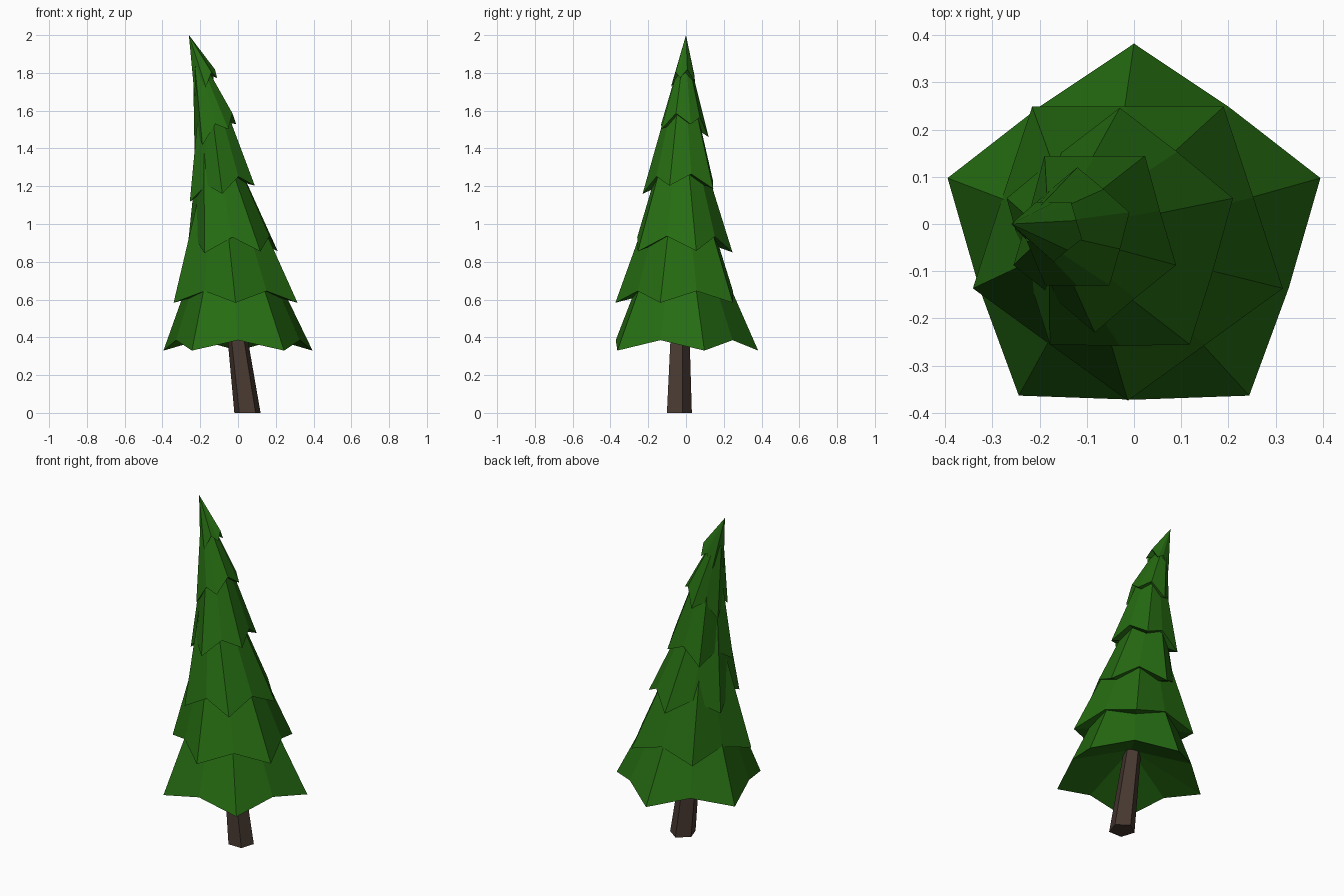
import bpy, bmesh, math
from mathutils import Vector

cube = bpy.data.objects.get("Cube")
if cube:
    bpy.data.objects.remove(cube)


def make_material(name, color):
    mat = bpy.data.materials.new(name)
    mat.use_nodes = True
    mat.diffuse_color = color
    mat.node_tree.nodes["Principled BSDF"].inputs["Base Color"].default_value = color
    return mat


green = make_material("needle_green", (0.019, 0.15, 0.006, 1))
brown = make_material("bark_brown", (0.065, 0.041, 0.031, 1))


def add_object(name, bm, mat):
    bmesh.ops.recalc_face_normals(bm, faces=bm.faces)
    mesh = bpy.data.meshes.new(name)
    bm.to_mesh(mesh)
    bm.free()
    mesh.materials.append(mat)
    obj = bpy.data.objects.new(name, mesh)
    bpy.context.collection.objects.link(obj)


def bridge(bm, low, high):
    n = len(low)
    for i in range(n):
        j = (i + 1) % n
        bm.faces.new((low[i], low[j], high[j], high[i]))


def branch_tier(name, center, radii, valley, slope, apex, cut, turn, hollow):
    """Ten-sided leaning skirt: five low tips, five raised valleys, concave underside."""
    bm = bmesh.new()
    c, top = Vector(center), Vector(apex)
    rim = []
    for i in range(10):
        a = math.radians(90 + turn + 36 * i)
        scale, rise = (valley[0], valley[1]) if i % 2 else (1, 0)
        dx = radii[0] * scale * math.cos(a)
        dy = radii[1] * scale * math.sin(a)
        rim.append(c + Vector((dx, dy, rise + slope * dx)))
    low = [bm.verts.new(p) for p in rim]
    if cut < 1:
        high = [bm.verts.new(p.lerp(top, cut)) for p in rim]
        bridge(bm, low, high)
        bm.faces.new(high)
    else:
        tip = bm.verts.new(top)
        for i in range(10):
            bm.faces.new((low[i], low[(i + 1) % 10], tip))
    # underside
    inner = bm.verts.new(c + Vector((0, 0, hollow)))
    for i in range(10):
        bm.faces.new((low[(i + 1) % 10], low[i], inner))
    add_object(name, bm, green)


# rim centre, tip radii, valley (scale, rise), tilt, apex, cut, underside depth
tiers = [
    ((0, -.03, .33), (.415, .412), (.83, .055), 0, (-.06, -.03, 1.27), .65, .19),
    ((-.013, -.03, .583), (.345, .344), (.81, .062), 0, (-.115, -.03, 1.54), .65, .09),
    ((-.03, -.031, .85), (.252, .277), (.82, .08), .03, (-.18, -.025, 1.72), .65, .1),
    ((-.083, -.023, 1.16), (.181, .207), (.8, .07), .25, (-.18, -.015, 1.92), .62, .09),
    ((-.12, -.018, 1.46), (.116, .138), (.82, .07), .62, (-.24, -.005, 1.96), .75, .09),
    ((-.17, -.01, 1.725), (.063, .07), (.8, .055), .8, (-.26, 0, 2.0), 1, .07),
]
for n, (center, radii, valley, slope, apex, cut, hollow) in enumerate(tiers):
    branch_tier(f"branch_tier_{n + 1}", center, radii, valley, slope, apex, cut,
                36 * (n % 2), hollow)

# trunk: leaning five-sided post
bm = bmesh.new()
rings = []
for x, y, z, r in ((.05, -.042, 0, .073), (-.02, -.035, .53, .05)):
    rings.append([bm.verts.new((x + r * math.cos(a), y + r * math.sin(a), z))
                  for a in (math.radians(90 + 72 * i) for i in range(5))])
bridge(bm, *rings)
for ring in rings:
    bm.faces.new(ring)
add_object("trunk", bm, brown)
